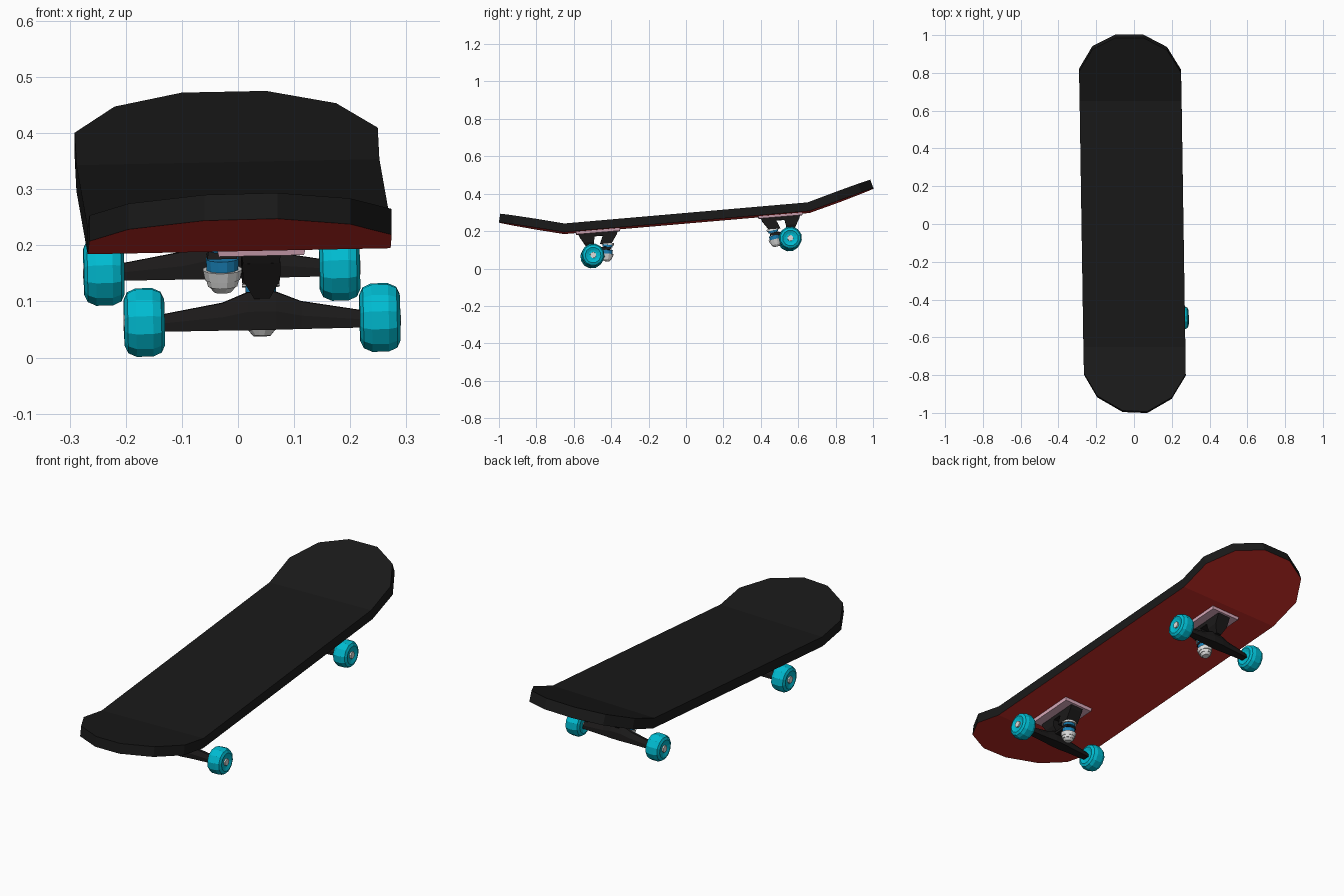
import bpy, bmesh, math
from mathutils import Matrix, Vector

cube = bpy.data.objects.get("Cube")
if cube:
    bpy.data.objects.remove(cube, do_unlink=True)


def material(name, r, g, b):
    m = bpy.data.materials.new(name)
    m.diffuse_color = (r, g, b, 1)
    m.use_nodes = True
    node = next(n for n in m.node_tree.nodes if n.type == 'BSDF_PRINCIPLED')
    node.inputs["Base Color"].default_value = (r, g, b, 1)
    node.inputs["Roughness"].default_value = 0.6
    return m


GRIP = material("grip black", 0.01, 0.01, 0.01)
RED = material("underside red", 0.58, 0.026, 0.021)
TEAL = material("wheel teal", 0.0, 0.5, 0.64)
BLACK = material("truck black", 0.011, 0.01, 0.01)
PINK = material("plate pink", 0.72, 0.42, 0.52)
STEEL = material("steel grey", 0.72, 0.72, 0.71)
BLUE = material("bushing blue", 0.01, 0.22, 0.48)


def finish(name, bm, mats):
    bmesh.ops.recalc_face_normals(bm, faces=bm.faces)
    mesh = bpy.data.meshes.new(name)
    bm.to_mesh(mesh)
    bm.free()
    for m in mats:
        mesh.materials.append(m)
    ob = bpy.data.objects.new(name, mesh)
    bpy.context.collection.objects.link(ob)
    return ob


def loft(name, loops, mat, matrix):
    """Skin a list of equal-length loops and cap both ends."""
    bm = bmesh.new()
    rings = [[bm.verts.new(matrix @ Vector(p)) for p in loop] for loop in loops]
    n = len(rings[0])
    for a, b in zip(rings, rings[1:]):
        for i in range(n):
            j = (i + 1) % n
            bm.faces.new((a[i], a[j], b[j], b[i]))
    bm.faces.new(rings[0])
    bm.faces.new(rings[-1])
    return finish(name, bm, [mat])


def slab(half, y0, y1, z):
    """Horizontal rectangle, used as one level of a tapered block."""
    return [(-half, y0, z), (half, y0, z), (half, y1, z), (-half, y1, z)]


def section(x, y0, y1, z0, z1):
    """Bar cross-section at x, with a narrowed top."""
    return [(x, y0, z0), (x, y1, z0), (x, y1, (z0 + z1) / 2),
            (x, (y0 + 2 * y1) / 3, z1), (x, (2 * y0 + y1) / 3, z1), (x, y0, (z0 + z1) / 2)]


def lathe(name, profile, mat, matrix, sides=12):
    """Revolve (position, radius) pairs about local x."""
    loops = []
    for x, r in profile:
        turns = [2 * math.pi * (i + 0.5) / sides for i in range(sides)]
        loops.append([(x, r * math.cos(t), r * math.sin(t)) for t in turns])
    return loft(name, loops, mat, matrix)


# Deck: folded outline with kicked ends, red below
ROLL = 0.02
FOLD = 0.65
NOSE_SLOPE, MID_SLOPE, TAIL_SLOPE = -0.165, 0.087, 0.375
THICK = 0.046


def top_z(x, y):
    z = 0.292 + MID_SLOPE * max(-FOLD, min(FOLD, y)) + ROLL * x
    if y > FOLD:
        z += TAIL_SLOPE * (y - FOLD)
    if y < -FOLD:
        z += NOSE_SLOPE * (y + FOLD)
    return z


tail = [(0.249, 0.80), (0.175, 0.92), (0.05, 0.985), (-0.10, 0.985), (-0.22, 0.925), (-0.291, 0.805)]
nose = [(-0.265, -0.79), (-0.195, -0.91), (-0.06, -0.988), (0.07, -0.993), (0.20, -0.918), (0.274, -0.795)]
outline = [(0.252, FOLD)] + tail + [(-0.288, FOLD), (-0.268, -FOLD)] + nose + [(0.272, -FOLD)]

bm = bmesh.new()
upper, lower = [], []
for x, y in outline:
    if abs(y) <= FOLD:
        slope = (MID_SLOPE + (TAIL_SLOPE if y > 0 else NOSE_SLOPE)) / 2
    else:
        slope = TAIL_SLOPE if y > 0 else NOSE_SLOPE
    z = top_z(x, y)
    upper.append(bm.verts.new((x, y, z)))
    lower.append(bm.verts.new((x, y + slope * THICK, z - THICK)))
count = len(outline)
for i in range(count):
    j = (i + 1) % count
    bm.faces.new((upper[i], upper[j], lower[j], lower[i]))
half = count // 2
for ring, index in ((upper, 0), (lower, 1)):
    panels = (ring[:half], ring[half:], [ring[0], ring[half - 1], ring[half], ring[-1]])
    for panel in panels:
        bm.faces.new(panel).material_index = index
finish("deck", bm, [GRIP, RED])


# Trucks: local origin on the axle, local +y towards the kingpin
def build_truck(end, location, turn):
    frame = (Matrix.Translation(location) @ Matrix.Rotation(0.084, 4, 'X')
             @ Matrix.Rotation(-ROLL, 4, 'Y') @ Matrix.Rotation(turn + 0.0156, 4, 'Z'))

    # Thin mounting plate, base block and its two legs
    loft(end + "_mounting_plate", [slab(0.076, -0.076, 0.156, 0.121),
                                   slab(0.08, -0.08, 0.16, 0.138)], PINK, frame)
    loft(end + "_base_block", [slab(0.033, -0.058, 0.138, 0.104),
                               slab(0.034, -0.066, 0.145, 0.122)], BLACK, frame)
    loft(end + "_pivot_leg", [slab(0.014, -0.024, 0.014, 0.04), slab(0.033, -0.042, 0.014, 0.075),
                              slab(0.034, -0.06, 0.02, 0.106)], BLACK, frame)
    loft(end + "_kingpin_leg", [slab(0.033, 0.045, 0.108, 0.06),
                                slab(0.034, 0.065, 0.14, 0.106)], BLACK, frame)

    # Hanger bar and kingpin yoke
    bar = [(0.175, 0.016, 0.014), (0.07, 0.02, 0.032), (0.025, 0.024, 0.05)]
    sections = [section(-x, -w, w, -0.016, h) for x, w, h in bar]
    sections += [section(x, -w, w, -0.016, h) for x, w, h in reversed(bar)]
    loft(end + "_hanger", sections, BLACK, frame)
    loft(end + "_hanger_yoke", [slab(0.027, 0.0, 0.104, 0.026), slab(0.024, 0.0, 0.1, 0.042)], BLACK, frame)

    # Kingpin stack, leaning slightly outward at the foot
    stack = (frame @ Matrix.Translation((0, 0.078, 0)) @ Matrix.Rotation(-0.15, 4, 'X')
             @ Matrix.Rotation(-math.pi / 2, 4, 'Y'))
    for part, low, high, r0, r1, mat in (
            ("upper_washer", 0.053, 0.064, 0.035, 0.033, STEEL),
            ("upper_bushing", 0.042, 0.053, 0.028, 0.028, BLUE),
            ("lower_bushing", 0.006, 0.026, 0.029, 0.030, BLUE),
            ("washer", -0.012, 0.006, 0.032, 0.036, STEEL),
            ("bushing_cup", -0.024, -0.012, 0.027, 0.03, STEEL),
            ("kingpin_nut", -0.035, -0.024, 0.016, 0.025, STEEL)):
        lathe(end + "_" + part, [(low, r0), (high, r1)], mat, stack)

    # Axle and wheels
    lathe(end + "_axle", [(-0.24, 0.009), (0.24, 0.009)], STEEL, frame, 8)
    rim = [(0.030, 0.026), (0.036, 0.042), (0.030, 0.055), (0.015, 0.062)]
    tyre = [(-x, r) for x, r in rim] + [(x, r) for x, r in reversed(rim)]
    for side, sign in (("left", 1), ("right", -1)):
        if turn:
            sign = -sign
        hub = frame @ Matrix.Translation((sign * 0.21, 0, 0))
        lathe(f"{end}_{side}_wheel", tyre, TEAL, hub)
        lathe(f"{end}_{side}_axle_nut", [(0, 0.018), (sign * 0.037, 0.016)], STEEL, hub, 8)


build_truck("front", (0.043, -0.5, 0.067), 0)
build_truck("rear", (-0.029, 0.555, 0.158), math.pi)
